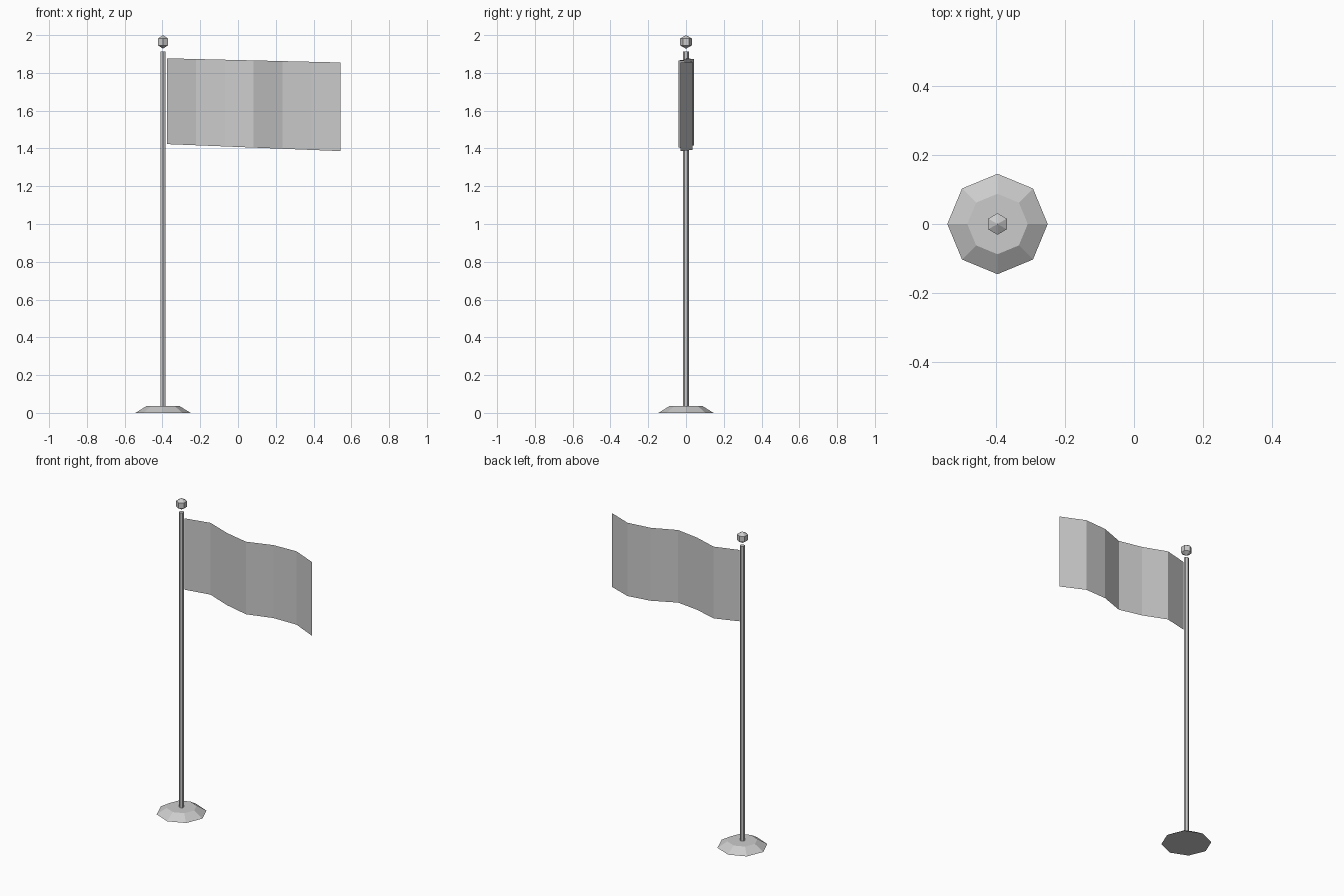
import bpy, bmesh, math

if "Cube" in bpy.data.objects:
    bpy.data.objects.remove(bpy.data.objects["Cube"], do_unlink=True)

grey = bpy.data.materials.new("plain grey")
grey.use_nodes = True
colour = (0.6, 0.6, 0.6, 1)
grey.diffuse_color = colour
grey.node_tree.nodes["Principled BSDF"].inputs["Base Color"].default_value = colour

POLE_X = -0.397


def finish(obj, name):
    obj.name = name
    obj.data.materials.append(grey)
    return obj


def frustum(name, sides, r_low, r_high, z_low, z_high, turn=0):
    bpy.ops.mesh.primitive_cone_add(
        vertices=sides, radius1=r_low, radius2=r_high, depth=z_high - z_low,
        location=(POLE_X, 0, (z_low + z_high) / 2), rotation=(0, 0, turn))
    return finish(bpy.context.object, name)


# Tapered octagonal foot and slim pole
frustum("base", 8, 0.146, 0.088, 0, 0.036)
frustum("pole", 6, 0.015, 0.015, 0.036, 1.912)

# Faceted ball floating just above the pole
bpy.ops.mesh.primitive_uv_sphere_add(
    segments=6, ring_count=3, radius=0.036, location=(POLE_X, 0, 1.964),
    rotation=(0, 0, math.pi / 6))
finial = finish(bpy.context.object, "finial")
if max(abs(v.co.y) for v in finial.data.vertices) > max(abs(v.co.x) for v in finial.data.vertices):
    finial.rotation_euler.z = 0

# Flag: a single waving sheet of six strips, drooping to the free end
bm = bmesh.new()
STRIPS = 6
columns = []
for i in range(STRIPS + 1):
    t = i / STRIPS
    x = -0.376 + 0.918 * t
    y = 0.042 * math.sin(1.7 * i)
    columns.append([bm.verts.new((x, y, z))
                    for z in (1.423 - 0.037 * t, 1.877 - 0.022 * t)])
for (a, b), (c, d) in zip(columns, columns[1:]):
    bm.faces.new((a, c, d, b))
mesh = bpy.data.meshes.new("flag")
bm.to_mesh(mesh)
bm.free()
flag = bpy.data.objects.new("flag", mesh)
bpy.context.collection.objects.link(flag)
finish(flag, "flag")
